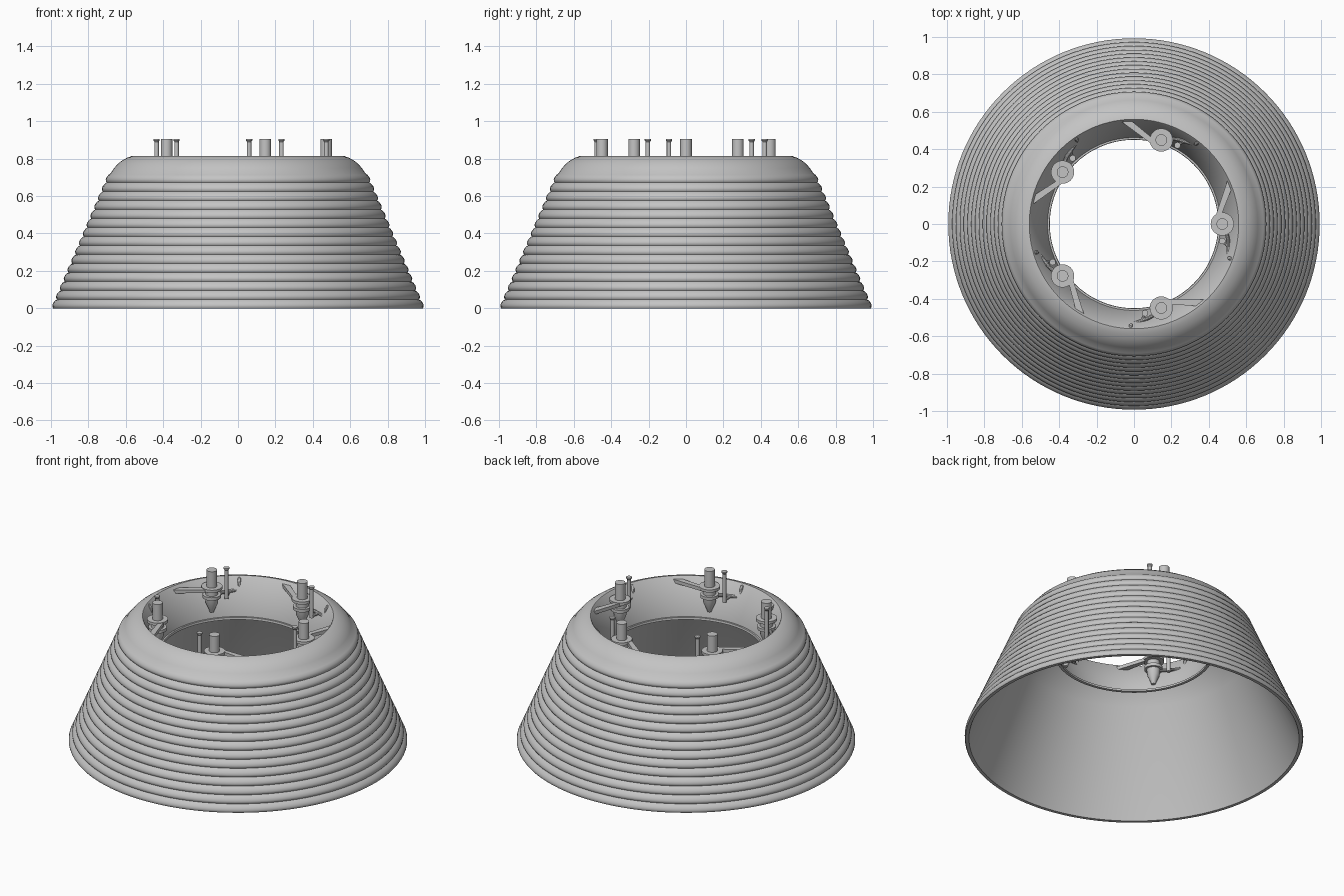
import bpy, bmesh, math
from mathutils import Matrix, Vector

if "Cube" in bpy.data.objects:
    bpy.data.objects.remove(bpy.data.objects["Cube"])

grey = bpy.data.materials.new("plain_grey")
grey.diffuse_color = (0.55, 0.55, 0.55, 1)
grey.use_nodes = True
grey.node_tree.nodes["Principled BSDF"].inputs["Base Color"].default_value = grey.diffuse_color


def finish(name, bm, angle=35):
    bmesh.ops.recalc_face_normals(bm, faces=bm.faces)
    me = bpy.data.meshes.new(name)
    bm.to_mesh(me)
    bm.free()
    me.materials.append(grey)
    ob = bpy.data.objects.new(name, me)
    bpy.context.collection.objects.link(ob)
    bpy.ops.object.select_all(action='DESELECT')
    ob.select_set(True)
    bpy.context.view_layer.objects.active = ob
    bpy.ops.object.shade_smooth_by_angle(angle=math.radians(angle))
    return ob


def lathe(bm, profile, segs, centre=(0, 0), closed=False):
    """Spin an (r, z) profile round a vertical axis; r = 0 makes a pole."""
    rings = []
    for r, z in profile:
        if r < 1e-6:
            rings.append([bm.verts.new((centre[0], centre[1], z))] * segs)
        else:
            rings.append([bm.verts.new((centre[0] + r * math.cos(2 * math.pi * i / segs),
                                        centre[1] + r * math.sin(2 * math.pi * i / segs), z))
                          for i in range(segs)])
    pairs = list(zip(rings, rings[1:]))
    if closed:
        pairs.append((rings[-1], rings[0]))
    for a, b in pairs:
        for i in range(segs):
            j = (i + 1) % segs
            face = list(dict.fromkeys((a[i], a[j], b[j], b[i])))
            if len(face) > 2:
                bm.faces.new(face)


def tube(bm, points, radius, segs=10):
    """Round rod along a polyline, with capped ends."""
    pts = [Vector(p) for p in points]
    rings = []
    for k, p in enumerate(pts):
        d = (pts[min(k + 1, len(pts) - 1)] - pts[max(k - 1, 0)]).normalized()
        q = d.to_track_quat('Z', 'Y')
        rings.append([bm.verts.new(p + q @ Vector((radius * math.cos(2 * math.pi * i / segs),
                                                   radius * math.sin(2 * math.pi * i / segs), 0)))
                      for i in range(segs)])
    for a, b in zip(rings, rings[1:]):
        for i in range(segs):
            j = (i + 1) % segs
            bm.faces.new((a[i], a[j], b[j], b[i]))
    bm.faces.new(rings[0])
    bm.faces.new(rings[-1])


# Ribbed shell: bulged ribs outside, smooth shoulder, funnel neck, plain inside
RIBS, RIB_TOP = 15, 0.72
outer = []
for n in range(RIBS):
    for t in (0.0, 0.15, 0.35, 0.6, 0.85):
        z = (n + t) * RIB_TOP / RIBS
        outer.append((0.988 - 0.425 * z + 0.013 * math.sin(math.pi * t) ** 0.7, z))
shoulder = [(0.682, 0.72), (0.662, 0.75), (0.64, 0.775), (0.615, 0.793),
            (0.59, 0.806), (0.57, 0.813), (0.56, 0.815)]
funnel = [(0.555, 0.81), (0.462, 0.60), (0.462, 0.594), (0.452, 0.594),
          (0.45, 0.58), (0.468, 0.58), (0.472, 0.598), (0.555, 0.78)]
inside = [(0.585, 0.775), (0.64, 0.72), (0.70, 0.62), (0.968, 0.0)]
bm = bmesh.new()
lathe(bm, outer + shoulder + funnel + inside, 128, closed=True)
finish("ribbed_shell", bm, 30)

# Five fixtures round the neck, all modelled at +x and rotated into place
R = 0.472
for k in range(5):
    turn = Matrix.Rotation(math.radians(72 * k), 4, 'Z')

    # Post with collars and pointed tip
    bm = bmesh.new()
    lathe(bm, [(0, 0.905), (0.031, 0.905), (0.031, 0.80), (0.062, 0.80), (0.062, 0.783),
               (0.037, 0.783), (0.037, 0.748), (0.054, 0.748), (0.054, 0.728),
               (0.040, 0.728), (0.036, 0.69), (0.018, 0.65), (0.012, 0.632),
               (0, 0.628)], 32, (R, 0))
    finish("post_%d" % k, bm).matrix_world = turn

    # Thin headed pin beside the post
    bm = bmesh.new()
    lathe(bm, [(0, 0.905), (0.017, 0.905), (0.017, 0.897), (0.012, 0.89),
               (0.012, 0.705), (0, 0.705)], 16, (0.472, -0.091))
    finish("pin_%d" % k, bm).matrix_world = turn

    # Bent rod linking post and pin to the neck wall
    bm = bmesh.new()
    tube(bm, [(0.49, -0.03, 0.733), (0.502, -0.08, 0.733), (0.505, -0.165, 0.733),
              (0.508, -0.18, 0.745), (0.51, -0.183, 0.785), (0.516, -0.186, 0.797),
              (0.538, -0.195, 0.80)], 0.010)
    tube(bm, [(0.472, -0.091, 0.715), (0.505, -0.12, 0.733)], 0.008)
    finish("bent_rod_%d" % k, bm).matrix_world = turn

    # Tapered strut to the neck wall on the other side
    bm = bmesh.new()
    base = bm.faces.new([bm.verts.new((x, y, 0.775)) for x, y in
                         ((0.435, 0.04), (0.468, 0.05), (0.525, 0.195), (0.505, 0.25))])
    top = bmesh.ops.extrude_face_region(bm, geom=[base])
    bmesh.ops.translate(bm, vec=(0, 0, 0.022),
                        verts=[v for v in top["geom"] if isinstance(v, bmesh.types.BMVert)])
    finish("strut_%d" % k, bm).matrix_world = turn
